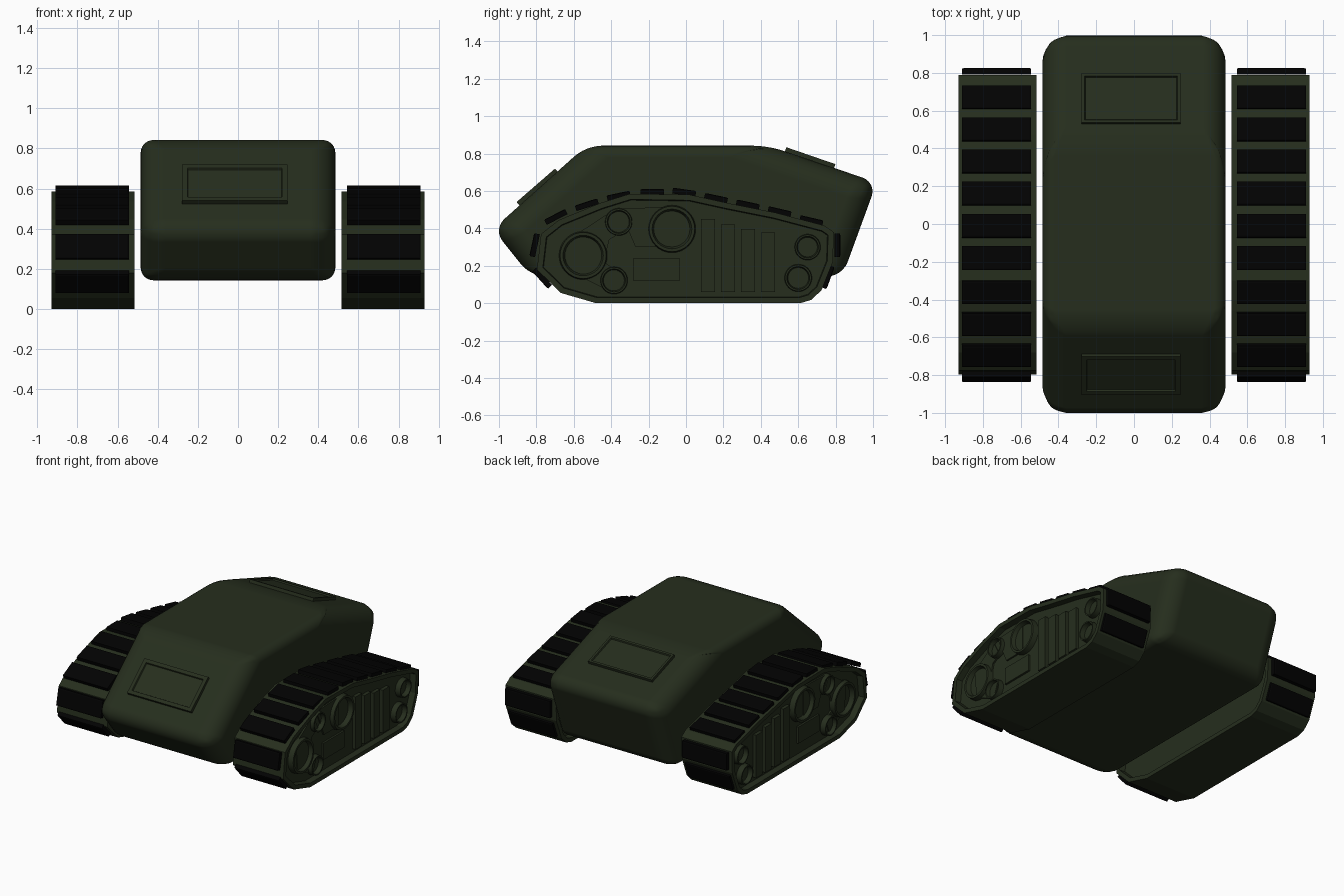
import bpy, bmesh, math
from mathutils import Matrix, Vector

if "Cube" in bpy.data.objects:
    bpy.data.objects.remove(bpy.data.objects["Cube"])


def material(name, rgb):
    m = bpy.data.materials.new(name)
    m.diffuse_color = (*rgb, 1)
    m.use_nodes = True
    m.node_tree.nodes["Principled BSDF"].inputs["Base Color"].default_value = m.diffuse_color
    return m


GREEN = material("olive green", (0.019, 0.027, 0.0125))
BLACK = material("rubber black", (0.0006, 0.0006, 0.0006))


def finish(name, bm, mat, mirror=False, smooth=False):
    me = bpy.data.meshes.new(name)
    bm.to_mesh(me)
    bm.free()
    me.materials.append(mat)
    ob = bpy.data.objects.new(name, me)
    bpy.context.collection.objects.link(ob)
    if mirror:
        ob.modifiers.new("mirror", 'MIRROR').use_axis = (True, False, False)
    if smooth:
        bpy.ops.object.select_all(action='DESELECT')
        ob.select_set(True)
        bpy.context.view_layer.objects.active = ob
        bpy.ops.object.shade_smooth_by_angle(angle=math.radians(35))
    return ob


def prism(bm, pts, x0, x1):
    """Side profile (y, z) extruded from x0 to x1; returns the two side faces."""
    a = [bm.verts.new((x0, y, z)) for y, z in pts]
    b = [bm.verts.new((x1, y, z)) for y, z in pts]
    sides = [bm.faces.new(a), bm.faces.new(b)]
    n = len(pts)
    for i in range(n):
        j = (i + 1) % n
        bm.faces.new((a[i], a[j], b[j], b[i]))
    bmesh.ops.recalc_face_normals(bm, faces=bm.faces[:])
    return sides


def box(bm, centre, size, angle=0):
    """Box tilted about x; returns its local top face."""
    m = (Matrix.Translation(centre) @ Matrix.Rotation(math.radians(angle), 4, 'X')
         @ Matrix.Diagonal((*size, 1)))
    verts = bmesh.ops.create_cube(bm, size=1, matrix=m)["verts"]
    up = Matrix.Rotation(math.radians(angle), 3, 'X') @ Vector((0, 0, 1))
    faces = {f for v in verts for f in v.link_faces}
    for f in faces:
        f.normal_update()
    return max(faces, key=lambda f: f.normal.dot(up))


def inset(bm, faces, width, depth=0.0):
    bmesh.ops.inset_individual(bm, faces=faces, thickness=width, depth=depth,
                               use_even_offset=True)


# Hull: wedge-nosed profile; end corners are rounder than the long edges
bm = bmesh.new()
prism(bm, [(-1.032, .396), (-.533, .842), (.44, .842), (1.02, .646),
           (.836, .143), (-.83, .143)], -.485, .485)
weight = bm.edges.layers.float.new("bevel_weight_edge")
for f in bm.faces:
    f.smooth = True
for e in bm.edges:
    p, q = (v.co for v in e.verts)
    mid = (p + q) / 2
    if abs(mid.x) < .01:            # edges running across
        e[weight] = .64
    elif abs(mid.y) > .7:           # nose and rear corners
        e[weight] = 1.0
    else:                           # long top and bottom edges
        e[weight] = .5
hull = finish("hull", bm, GREEN)
bev = hull.modifiers.new("bevel", 'BEVEL')
bev.width = .125
bev.segments = 6
bev.limit_method = 'WEIGHT'
bev.harden_normals = True

# Framed hatches on the nose slope and the rear deck
for name, y, z, angle, length, frame in (("front_hatch", -.788, .613, 41, .272, .026),
                                         ("rear_hatch", .66, .767, -19, .277, .016)):
    bm = bmesh.new()
    top = box(bm, (-.016, y, z), (.524, length, .046), angle)
    inset(bm, [top], frame)
    inset(bm, [top], .004, -.01)
    finish(name, bm, GREEN)

# Track bodies with recessed sides
IN, OUT, DEEP = .515, .93, .045
FLOOR = OUT - DEEP
bm = bmesh.new()
sides = prism(bm, [(-.797, .18), (-.67, .055), (-.48, 0), (.61, 0), (.67, .018),
                   (.725, .07), (.785, .22), (.79, .38), (.74, .415), (.475, .485),
                   (.225, .535), (.02, .58), (-.3, .585), (-.46, .535),
                   (-.68, .445), (-.775, .37)], IN, OUT)
inset(bm, sides, .03)
inset(bm, sides, .004, -DEEP)
finish("track_body", bm, GREEN, mirror=True)

# Black tread pads: y, z, tilt
pads = [(-.768, .135, 132), (-.808, .31, 78), (-.695, .46, 27), (-.53, .525, 18),
        (-.36, .572, 12), (-.18, .594, 0), (-.01, .592, -8), (.16, .56, -12),
        (.33, .525, -12), (.50, .488, -13), (.67, .44, -13), (.808, .31, -90),
        (.757, .14, -110)]
bm = bmesh.new()
for y, z, angle in pads:
    top = box(bm, (.727, y, z), (.366, .125, .028), angle)
    inset(bm, [top], .008, .003)
finish("tread_pads", bm, BLACK, mirror=True)

# Dished wheels inside the recess: y, z, radius
wheels = [(-.55, .255, .13), (-.075, .397, .128), (-.36, .435, .074),
          (-.385, .122, .074), (.65, .30, .07), (.60, .135, .074)]
bm = bmesh.new()
turn = Matrix.Rotation(math.radians(90), 4, 'Y')
for y, z, r in wheels:
    m = Matrix.Translation((FLOOR + .016, y, z)) @ turn
    verts = bmesh.ops.create_cone(bm, cap_ends=True, segments=32, radius1=r,
                                  radius2=r * .95, depth=.048, matrix=m)["verts"]
    faces = {f for v in verts for f in v.link_faces}
    cap = max(faces, key=lambda f: f.calc_center_median().x)
    inset(bm, [cap], r * .12)
    inset(bm, [cap], r * .08, -.034)
finish("wheels", bm, GREEN, mirror=True, smooth=True)

# Upright slats and a cover plate on the recess floor
bm = bmesh.new()
for i, top_z in enumerate((.45, .42, .397, .378)):
    box(bm, (FLOOR, .117 + i * .107, (top_z + .06) / 2), (.05, .075, top_z - .06))
box(bm, (FLOOR, -.157, .18), (.03, .246, .123))
finish("side_slats", bm, GREEN, mirror=True)

# Low bridge plates linking the front wheels
bm = bmesh.new()
prism(bm, [(-.36, .505), (-.10, .515), (-.10, .30), (-.27, .30), (-.30, .37)],
      FLOOR - .01, FLOOR + .012)
prism(bm, [(-.60, .36), (-.40, .49), (-.34, .38), (-.41, .34), (-.44, .22),
           (-.36, .17), (-.40, .06), (-.58, .15)], FLOOR - .01, FLOOR + .012)
finish("wheel_bridges", bm, GREEN, mirror=True)
